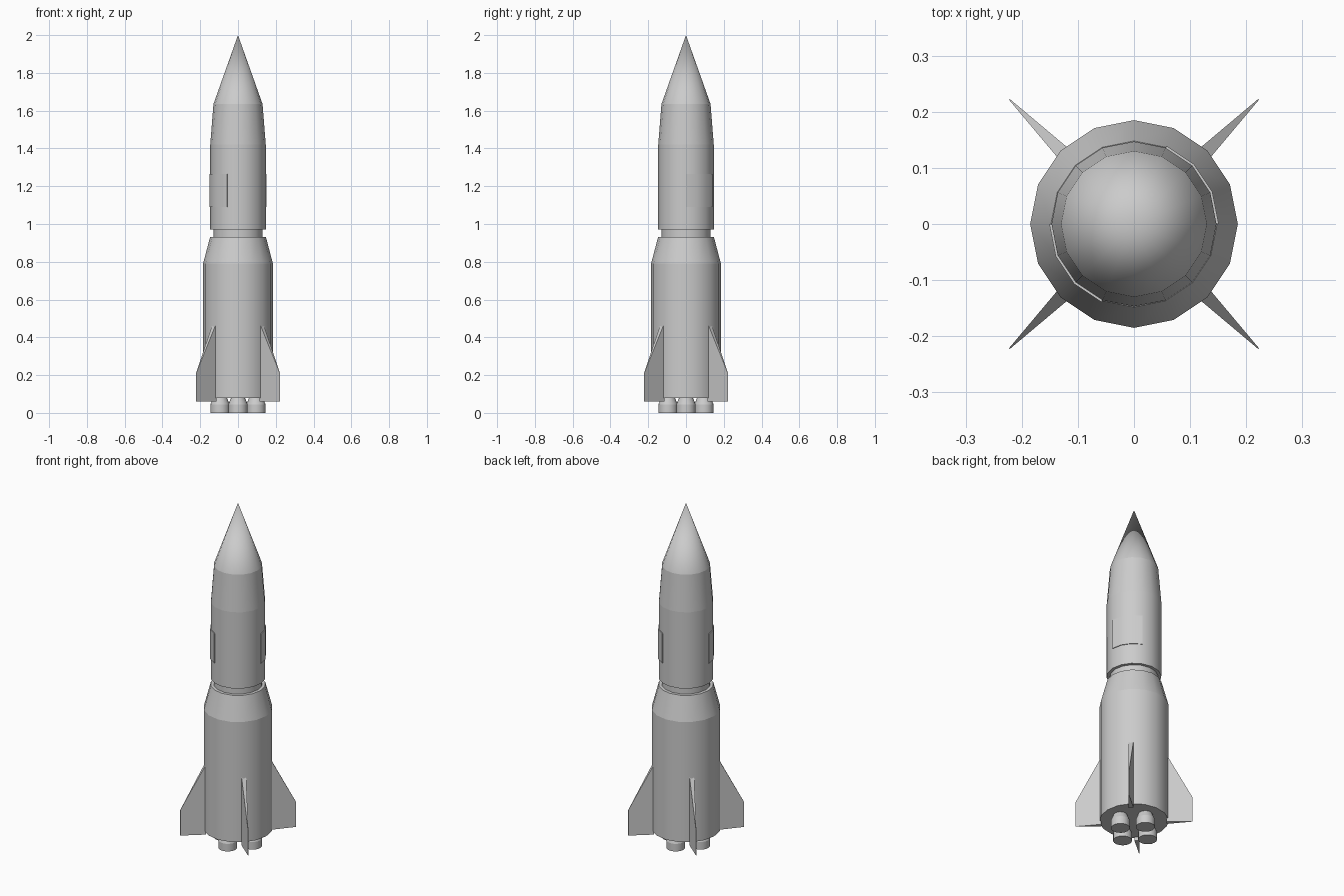
import bpy, bmesh
from math import sin, cos, pi, radians

if "Cube" in bpy.data.objects:
    bpy.data.objects.remove(bpy.data.objects["Cube"])


def finish(name, bm):
    bmesh.ops.recalc_face_normals(bm, faces=bm.faces)
    mesh = bpy.data.meshes.new(name)
    bm.to_mesh(mesh)
    bm.free()
    obj = bpy.data.objects.new(name, mesh)
    bpy.context.collection.objects.link(obj)
    return obj


def lathe(name, profile, sides=16, cx=0, cy=0):
    """Revolve (radius, z) points: smooth around, crisp at every ring."""
    bm = bmesh.new()
    rings = []
    for r, z in profile:
        n = sides if r > 0 else 1
        rings.append([bm.verts.new((cx + r * cos(2 * pi * i / sides),
                                    cy + r * sin(2 * pi * i / sides), z)) for i in range(n)])
    for a, b in zip(rings, rings[1:]):
        for i in range(sides):
            j = (i + 1) % sides
            if len(b) == 1:
                f = bm.faces.new((a[i], a[j], b[0]))
            else:
                f = bm.faces.new((a[i], a[j], b[j], b[i]))
            f.smooth = True
    for ring in (rings[0], rings[-1]):
        if len(ring) > 1:
            bm.faces.new(ring)
    for e in bm.edges:
        if abs(e.verts[0].co.z - e.verts[1].co.z) < 1e-5:
            e.smooth = False
    return finish(name, bm)


# Body stages
lathe("lower_stage", [(0.185, 0.08), (0.185, 0.79), (0.148, 0.93), (0.13, 0.93)])
lathe("stage_neck", [(0.13, 0.92), (0.13, 0.98)])
lathe("upper_stage", [(0.147, 0.97), (0.147, 1.42), (0.13, 1.635), (0, 2.0)])

# Engine nozzles
for k in range(4):
    a = k * pi / 2
    lathe(f"nozzle_{k + 1}", [(0.051, 0), (0.051, 0.045), (0.035, 0.085)],
          16, 0.095 * cos(a), 0.095 * sin(a))

# Wedge fins on the diagonals: (radius, half thickness, z)
fin = [(0.175, 0.013, 0.06), (0.314, 0.001, 0.06), (0.314, 0.001, 0.21), (0.175, 0.013, 0.475)]
for k in range(4):
    bm = bmesh.new()
    left = [bm.verts.new((r, t, z)) for r, t, z in fin]
    right = [bm.verts.new((r, -t, z)) for r, t, z in fin]
    bm.faces.new(left)
    bm.faces.new(right[::-1])
    for i in range(4):
        j = (i + 1) % 4
        bm.faces.new((left[i], right[i], right[j], left[j]))
    obj = finish(f"fin_{k + 1}", bm)
    obj.rotation_euler.z = radians(45 + 90 * k)

# Two thin curved panels on opposite sides of the upper stage
for k in range(2):
    bm = bmesh.new()
    cols = []
    for i in range(4):
        a = i * pi / 8 + k * pi
        cols.append([[bm.verts.new((r * cos(a), r * sin(a), z)) for z in (1.09, 1.265)]
                     for r in (0.146, 0.151)])
    for c, d in zip(cols, cols[1:]):
        bm.faces.new((c[1][0], d[1][0], d[1][1], c[1][1])).smooth = True
        for s in (0, 1):
            bm.faces.new((c[0][s], c[1][s], d[1][s], d[0][s]))
    for c in (cols[0], cols[-1]):
        bm.faces.new((c[0][0], c[1][0], c[1][1], c[0][1]))
    for e in bm.edges:
        if abs(e.verts[0].co.z - e.verts[1].co.z) < 1e-5:
            e.smooth = False
    finish(f"side_panel_{k + 1}", bm)
